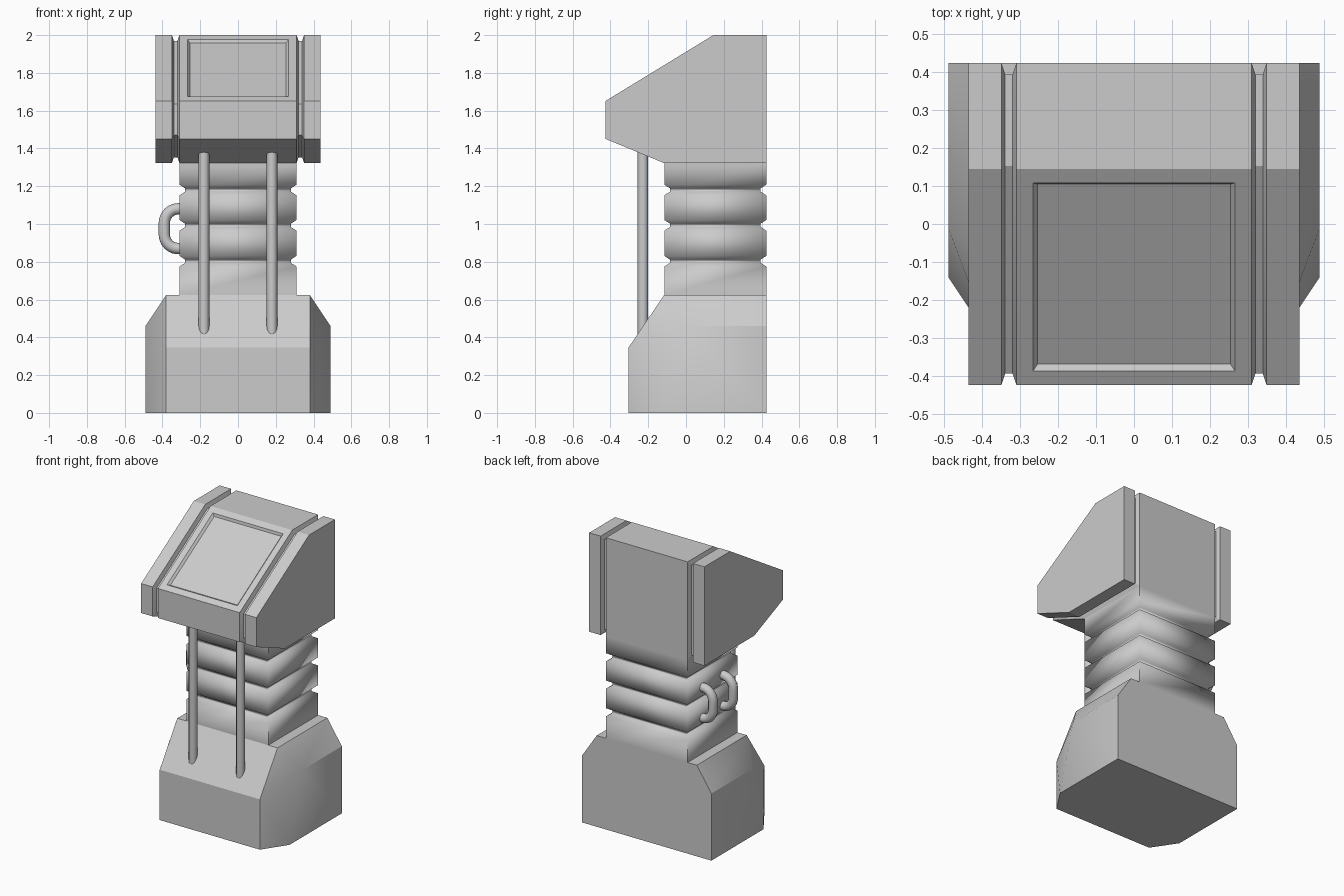
import bpy, bmesh, math
from mathutils import Vector

if "Cube" in bpy.data.objects:
    bpy.data.objects.remove(bpy.data.objects["Cube"])


def finish(name, bm, angle=30):
    bmesh.ops.recalc_face_normals(bm, faces=bm.faces)
    me = bpy.data.meshes.new(name)
    bm.to_mesh(me)
    bm.free()
    ob = bpy.data.objects.new(name, me)
    bpy.context.collection.objects.link(ob)
    bpy.ops.object.select_all(action='DESELECT')
    ob.select_set(True)
    bpy.context.view_layer.objects.active = ob
    bpy.ops.object.shade_smooth_by_angle(angle=math.radians(angle))
    return ob


def loft(rings):
    """Closed skin through rings of equal point count, capped at both ends."""
    bm = bmesh.new()
    vs = [[bm.verts.new(p) for p in r] for r in rings]
    n = len(vs[0])
    for a, b in zip(vs, vs[1:]):
        for i in range(n):
            j = (i + 1) % n
            bm.faces.new((a[i], a[j], b[j], b[i]))
    bm.faces.new(vs[0])
    bm.faces.new(vs[-1])
    bmesh.ops.recalc_face_normals(bm, faces=bm.faces)
    return bm


def shrink(poly, d):
    """Inset a counter-clockwise convex outline by distance d."""
    out = []
    for i, p in enumerate(poly):
        p = Vector(p)
        e1 = (p - Vector(poly[i - 1])).normalized()
        e2 = (Vector(poly[(i + 1) % len(poly)]) - p).normalized()
        n1, n2 = Vector((-e1.y, e1.x)), Vector((-e2.y, e2.x))
        out.append(p + (n1 + n2) * d / (1 + n1.dot(n2)))
    return out


# Base: chamfered front corners, sloping front and side shoulders
bm = bmesh.new()
for s in (-1, 1):
    for p in [(.38, -.305, 0), (.49, -.14, 0), (.49, .425, 0), (.38, -.305, .345),
              (.49, -.01, .46), (.49, .425, .46), (.38, -.115, .625), (.38, .425, .625)]:
        bm.verts.new((s * p[0], p[1], p[2]))
bmesh.ops.convex_hull(bm, input=bm.verts)
bmesh.ops.dissolve_limit(bm, angle_limit=.01, verts=bm.verts, edges=bm.edges)
finish("base", bm)

# Neck: rectangular column with three grooves all round
stations = [(.625, 0)]
for z in (.803, .993, 1.18):
    stations += [(z - .028, 0), (z - .009, .03), (z + .009, .03), (z + .028, 0)]
stations.append((1.322, 0))
rings = []
for z, d in stations:
    x, y0, y1 = .31 - d, -.115 + d, .425 - d
    rings.append([(-x, y0, z), (x, y0, z), (x, y1, z), (-x, y1, z)])
finish("ribbed_neck", loft(rings), 60)

# Head: side profile swept across x, with two grooves running round it
profile = [(.425, 1.322), (.425, 2), (.145, 2), (-.425, 1.652), (-.425, 1.45), (-.115, 1.322)]
half = [(.31, 0), (.32, .03), (.34, .03), (.35, 0), (.437, 0)]
stations = [(-x, d) for x, d in reversed(half)] + half
bm = loft([[(x, p[0], p[1]) for p in shrink(profile, d)] for x, d in stations])
# Recessed screen on the sloping centre face
screen = max((f for f in bm.faces if f.normal.y < -.3 and f.normal.z > .5),
             key=lambda f: f.calc_area())
bmesh.ops.inset_region(bm, faces=[screen], thickness=.043, use_even_offset=True)
bmesh.ops.inset_region(bm, faces=[screen], thickness=.013, depth=-.015, use_even_offset=True)
finish("console_head", bm, 20)


def tube(name, pts, r):
    cu = bpy.data.curves.new(name, 'CURVE')
    cu.dimensions = '3D'
    cu.bevel_depth = r
    cu.bevel_resolution = 4
    cu.use_fill_caps = True
    sp = cu.splines.new('POLY')
    sp.points.add(len(pts) - 1)
    for q, p in zip(sp.points, pts):
        q.co = (*p, 1)
    sp.use_smooth = True
    ob = bpy.data.objects.new(name, cu)
    bpy.context.collection.objects.link(ob)


# Vertical rods between head and base
for s, side in ((-1, "left"), (1, "right")):
    tube("rod_" + side, [(s * .18, -.228, .40), (s * .18, -.228, 1.40)], .028)

# Two C-shaped cable loops on the left of the neck
for k, y in enumerate((.265, .045)):
    pts = [(-.29, y, 1.08)]
    for c, a0 in ((1.005, 90), (.945, 180)):
        for i in range(7):
            a = math.radians(a0 + i * 15)
            pts.append((-.318 + .072 * math.cos(a), y, c + .075 * math.sin(a)))
    pts.append((-.29, y, .87))
    tube("cable_loop_%d" % (k + 1), pts, .03)
